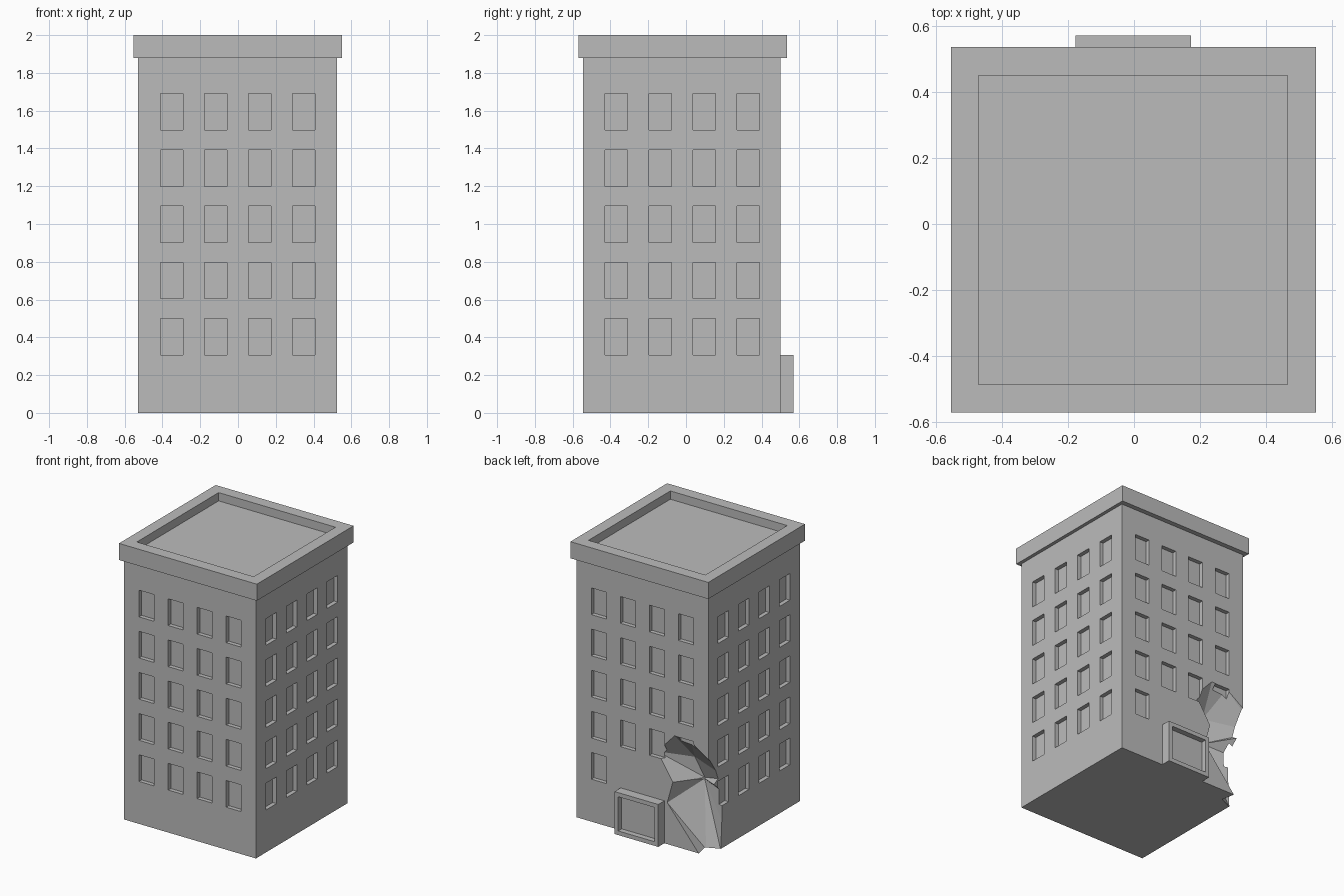
import bpy, bmesh
from mathutils import Vector

if "Cube" in bpy.data.objects:
    bpy.data.objects.remove(bpy.data.objects["Cube"])

concrete = bpy.data.materials.new("grey concrete")
concrete.diffuse_color = (0.5, 0.5, 0.5, 1)
concrete.use_nodes = True
concrete.node_tree.nodes["Principled BSDF"].inputs["Base Color"].default_value = concrete.diffuse_color

X0, X1, Y0, Y1 = -0.53, 0.525, -0.545, 0.50   # outer walls
DEPTH = 0.03                                  # window recess


def finish(bm, name):
    bmesh.ops.recalc_face_normals(bm, faces=bm.faces[:])
    me = bpy.data.meshes.new(name)
    bm.to_mesh(me)
    bm.free()
    me.materials.append(concrete)
    ob = bpy.data.objects.new(name, me)
    bpy.context.collection.objects.link(ob)
    return ob


def boxes(name, ranges):
    """One object from boxes given as (x0, x1, y0, y1, z0, z1)."""
    bm = bmesh.new()
    for x0, x1, y0, y1, z0, z1 in ranges:
        vs = bmesh.ops.create_cube(bm, size=1)["verts"]
        for v in vs:
            v.co = Vector((x1 if v.co.x > 0 else x0,
                           y1 if v.co.y > 0 else y0,
                           z1 if v.co.z > 0 else z0))
    return finish(bm, name)


def hull(name, points):
    bm = bmesh.new()
    for p in points:
        bm.verts.new(p)
    res = bmesh.ops.convex_hull(bm, input=bm.verts[:])
    junk = {g for g in res["geom_interior"] + res["geom_unused"]
            if isinstance(g, bmesh.types.BMVert)}
    bmesh.ops.delete(bm, geom=list(junk), context="VERTS")
    return finish(bm, name)


def cut(ob, cutters):
    """Subtract the cutters, bake the result and remove them."""
    for c in cutters:
        m = ob.modifiers.new("cut", "BOOLEAN")
        m.operation, m.solver, m.object = "DIFFERENCE", "EXACT", c
    bpy.context.view_layer.update()
    dg = bpy.context.evaluated_depsgraph_get()
    me = bpy.data.meshes.new_from_object(ob.evaluated_get(dg))
    ob.modifiers.clear()
    ob.data = me
    for c in cutters:
        c.hide_render = True
        bpy.data.objects.remove(c)


# Walls
walls = boxes("walls", [(X0, X1, Y0, Y1, 0, 1.89)])

# Window recesses: four columns by five storeys on each side
rows = [0.307 + 0.2975 * i for i in range(5)]
xcols = [-0.41 + 0.2325 * i for i in range(4)]
ycols = [-0.43 + 0.2333 * i for i in range(4)]
W, H, OUT = 0.12, 0.193, 0.1
holes = []
for r, z in enumerate(rows):
    for c, x in enumerate(xcols):
        holes.append((x, x + W, Y0 - OUT, Y0 + DEPTH, z, z + H))
        if r > 0 or c in (0, 3):              # the doorway replaces two windows
            holes.append((x, x + W, Y1 - DEPTH, Y1 + OUT, z, z + H))
    for y in ycols:
        holes.append((X0 - OUT, X0 + DEPTH, y, y + W, z, z + H))
        holes.append((X1 - DEPTH, X1 + OUT, y, y + W, z, z + H))
window_cutter = boxes("window_cutter", holes)


# Broken back left corner: two angular chunks knocked out
def back(a, z):
    return [(X0 + a, Y1, z), (X0 + a - 0.03, Y1 + 0.15, z)]


def left(b, z):
    return [(X0, Y1 - b, z), (X0 - 0.15, Y1 - b + 0.03, z)]


def corner(z):
    return [(X0, Y1, z), (X0 - 0.15, Y1 + 0.15, z)]


upper = hull("upper_chunk", back(.41, .65) + back(.27, .80) + back(.14, .79)
             + corner(.68) + back(.28, .45) + corner(.48) + left(.06, .58)
             + [(X0 + .22, Y1 - .16, .60), (X0 + .17, Y1 - .20, .45)])
lower = hull("lower_chunk", back(.28, .48) + back(.33, .30) + back(.07, -.01)
             + corner(.55) + left(.14, -.01) + left(.15, .38) + corner(-.01)
             + [(X0 + .17, Y1 - .20, .44), (X0 + .09, Y1 - .10, -.01)])
cut(walls, [window_cutter, upper, lower])

# Parapet with sunken flat roof
parapet = boxes("parapet_roof", [(-0.553, 0.55, -0.57, 0.535, 1.88, 2.0)])
cut(parapet, [boxes("roof_cutter", [(-0.47, 0.465, -0.485, 0.45, 1.94, 2.2)])])

# Doorway surround on the back
door = boxes("doorway", [(-0.177, 0.173, 0.48, 0.57, 0, 0.307)])
cut(door, [boxes("door_cutter", [(-0.147, 0.143, 0.53, 0.7, 0.03, 0.277)])])
